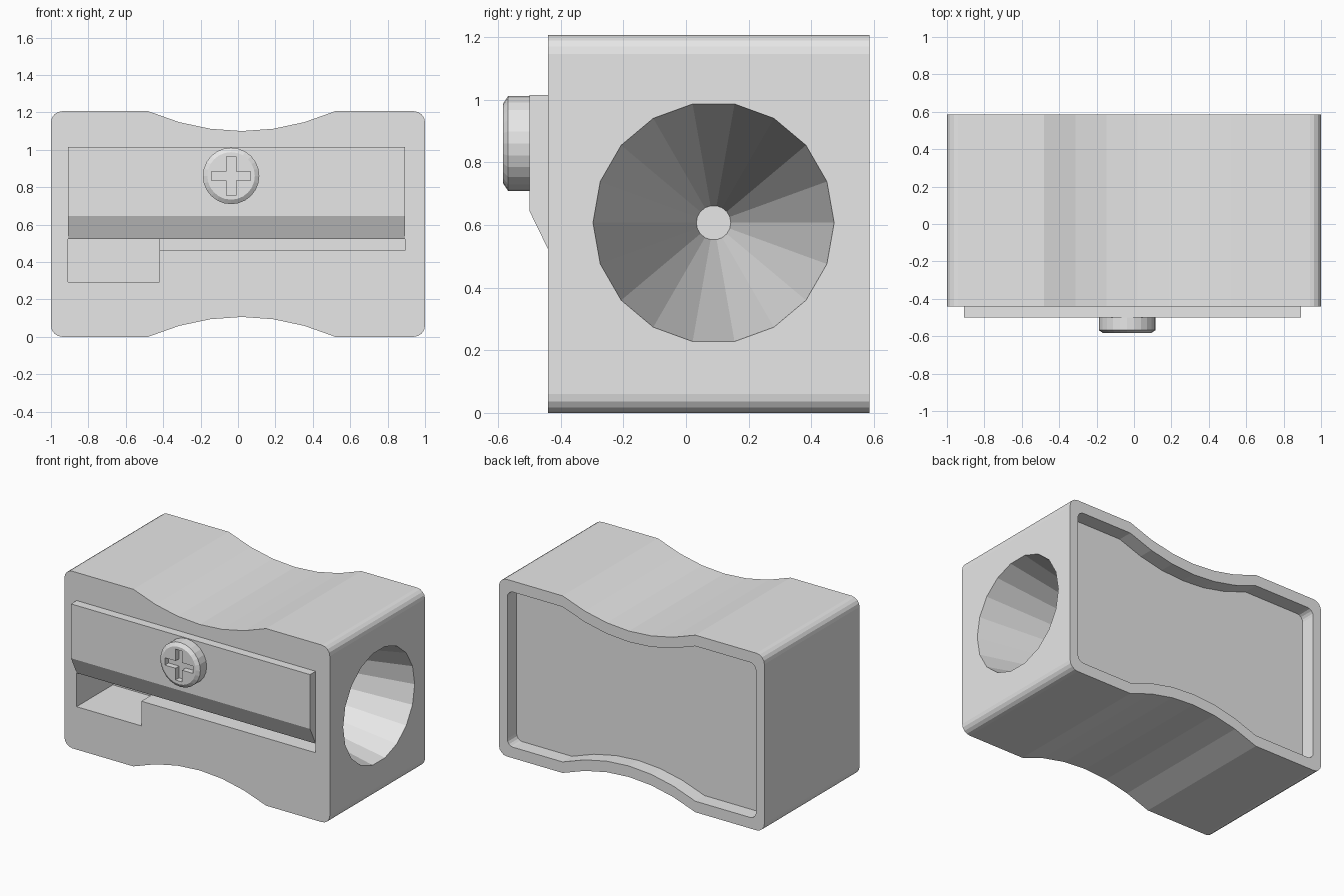
import bpy
import bmesh
from math import sin, cos, pi, radians
from mathutils import Matrix, Vector

cube = bpy.data.objects.get("Cube")
if cube:
    bpy.data.objects.remove(cube, do_unlink=True)

metal = bpy.data.materials.new("light grey metal")
metal.use_nodes = True
grey = (0.8, 0.8, 0.8, 1)
metal.diffuse_color = grey
metal.node_tree.nodes["Principled BSDF"].inputs["Base Color"].default_value = grey

MID_Z, HALF_H = 0.603, 0.603
FRONT, BACK = -0.44, 0.585


def add_object(name, bm):
    bmesh.ops.recalc_face_normals(bm, faces=bm.faces)
    mesh = bpy.data.meshes.new(name)
    bm.to_mesh(mesh)
    bm.free()
    mesh.materials.append(metal)
    obj = bpy.data.objects.new(name, mesh)
    bpy.context.collection.objects.link(obj)
    return obj


def prism(name, outline, offset):
    """Closed outline of 3D points, swept along offset."""
    bm = bmesh.new()
    face = bm.faces.new([bm.verts.new(p) for p in outline])
    swept = bmesh.ops.extrude_face_region(bm, geom=[face])["geom"]
    verts = [g for g in swept if isinstance(g, bmesh.types.BMVert)]
    bmesh.ops.translate(bm, verts=verts, vec=Vector(offset))
    return add_object(name, bm)


def box(name, x, y, z):
    outline = [(x[0], y[0], z[0]), (x[1], y[0], z[0]),
               (x[1], y[0], z[1]), (x[0], y[0], z[1])]
    return prism(name, outline, (0, y[1] - y[0], 0))


def frustum(name, r1, r2, sides, start, end, turn=0):
    """Tapered cylinder between two points."""
    start, end = Vector(start), Vector(end)
    axis = end - start
    bm = bmesh.new()
    matrix = (Matrix.Translation((start + end) / 2)
              @ axis.to_track_quat('Z', 'Y').to_matrix().to_4x4()
              @ Matrix.Rotation(turn, 4, 'Z'))
    bmesh.ops.create_cone(bm, cap_ends=True, segments=sides, radius1=r1,
                          radius2=r2, depth=axis.length, matrix=matrix)
    return add_object(name, bm)


def cut(target, cutter):
    mod = target.modifiers.new("cut", 'BOOLEAN')
    mod.operation = 'DIFFERENCE'
    mod.solver = 'EXACT'
    mod.object = cutter
    bpy.context.view_layer.objects.active = target
    bpy.ops.object.modifier_apply(modifier=mod.name)
    bpy.data.objects.remove(cutter, do_unlink=True)


def waisted_outline(wall_x, wall_z, y, radius):
    """Rounded rectangle with shallow finger dips, inset by a wall."""
    half_w, half_h = 1 - wall_x, HALF_H - wall_z
    top = []
    for side, start in ((1, 0), (-1, 90)):
        for i in range(5):
            a = radians(start + i * 22.5)
            top.append((side * (half_w - radius) + radius * cos(a),
                        half_h - radius + radius * sin(a)))
        if side == 1:
            for i in range(7):
                t = 1 - i / 3
                top.append((0.02 + 0.5 * t, half_h - 0.106 * (1 - t * t)))
    bottom = [(x, -z) for x, z in reversed(top)]
    return [(x, y, MID_Z + z) for x, z in top + bottom]


# Body with finger dips above and below
body = prism("body", waisted_outline(0, 0, FRONT, 0.06), (0, BACK - FRONT, 0))

# Shallow recess in the back
cut(body, prism("back_recess", waisted_outline(0.063, 0.075, BACK - 0.1, 0.045),
                (0, 0.2, 0)))

# Tapered pencil hole in the right end
mouth, tip, hole_x, tip_x = 0.385, 0.055, 1.0, -0.7
slope = (mouth - tip) / (hole_x - tip_x)
cut(body, frustum("pencil_hole", tip, mouth + slope * 0.1, 18,
                  (tip_x, 0.088, 0.607), (hole_x + 0.1, 0.088, 0.607), pi / 2))

# Shaving slot under the blade, with a deeper pocket at one end
cut(body, box("slot", (-0.908, 0.893), (FRONT - 0.1, FRONT + 0.13), (0.46, 0.62)))
cut(body, box("pocket", (-0.908, -0.42), (FRONT - 0.1, FRONT + 0.39), (0.292, 0.62)))

# Blade plate with a ground lower edge
blade_front = -0.5
blade_side = [(FRONT, 1.015), (blade_front, 1.015), (blade_front, 0.645), (FRONT, 0.522)]
prism("blade", [(-0.908, y, z) for y, z in blade_side], (1.801, 0, 0))

# Screw: plain head and chamfered cap with a cross recess
sx, sz = -0.037, 0.86
profile = [(0, blade_front + 0.01), (0.151, blade_front + 0.01),
           (0.151, -0.568), (0.127, -0.584), (0, -0.584)]
bm = bmesh.new()
verts = [bm.verts.new((sx + r, y, sz)) for r, y in profile]
edges = [bm.edges.new(pair) for pair in zip(verts, verts[1:])]
bmesh.ops.spin(bm, geom=verts + edges, cent=(sx, 0, sz), axis=(0, 1, 0),
               angle=2 * pi, steps=24)
bmesh.ops.remove_doubles(bm, verts=bm.verts, dist=0.0005)
screw = add_object("screw", bm)
for w, h in ((0.105, 0.025), (0.025, 0.105)):
    cut(screw, box("screw_slot", (sx - w, sx + w), (-0.65, -0.545), (sz - h, sz + h)))
